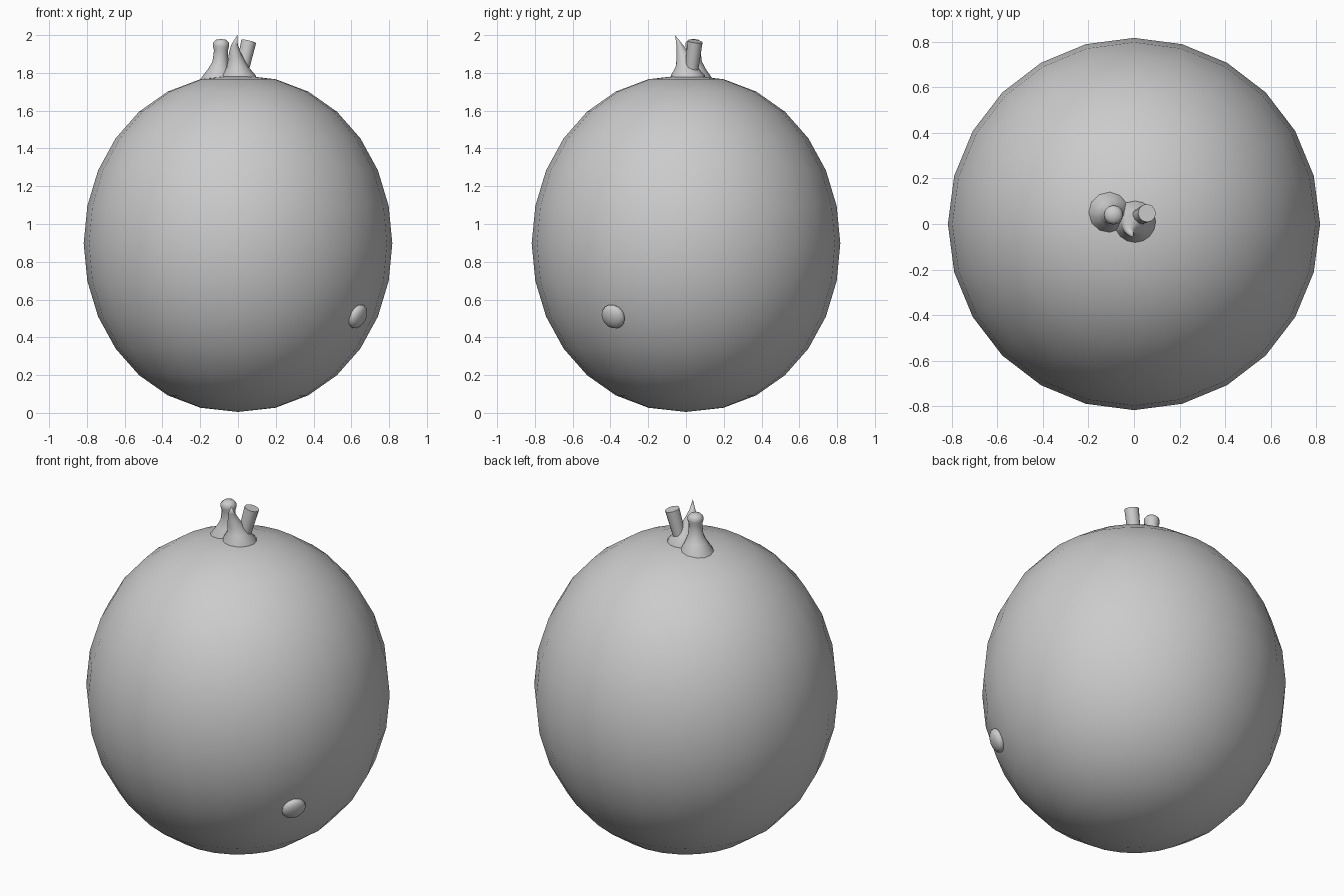
import bpy, bmesh
from math import sin, cos, pi, radians
from mathutils import Vector

old = bpy.data.objects.get("Cube")
if old:
    bpy.data.objects.remove(old, do_unlink=True)

grey = bpy.data.materials.new("plain grey")
grey.use_nodes = True
grey.diffuse_color = (0.6, 0.6, 0.6, 1)
grey.node_tree.nodes["Principled BSDF"].inputs["Base Color"].default_value = (0.6, 0.6, 0.6, 1)


def loft(name, sections, sides, axis=(0, 0, 1), angle=40):
    """Skin round sections (centre, radius) whose planes face the axis."""
    bm = bmesh.new()
    turn = Vector((0, 0, 1)).rotation_difference(Vector(axis))
    rings = []
    for centre, r in sections:
        rings.append([bm.verts.new(Vector(centre) + turn @ Vector(
            (r * cos(2 * pi * i / sides), r * sin(2 * pi * i / sides), 0)))
            for i in range(sides)])
    for a, b in zip(rings, rings[1:]):
        for i in range(sides):
            j = (i + 1) % sides
            bm.faces.new((a[i], a[j], b[j], b[i]))
    for ring, (_, r) in ((rings[0], sections[0]), (rings[-1], sections[-1])):
        if r > 0:
            bm.faces.new(ring)
    bmesh.ops.remove_doubles(bm, verts=bm.verts, dist=0.0005)
    bmesh.ops.recalc_face_normals(bm, faces=bm.faces)
    mesh = bpy.data.meshes.new(name)
    bm.to_mesh(mesh)
    bm.free()
    mesh.materials.append(grey)
    obj = bpy.data.objects.new(name, mesh)
    bpy.context.collection.objects.link(obj)
    bpy.ops.object.select_all(action='DESELECT')
    obj.select_set(True)
    bpy.context.view_layer.objects.active = obj
    bpy.ops.object.shade_smooth_by_angle(angle=radians(angle))
    return obj


# Rounded body, slightly fuller than an ellipsoid
steps = 14
body = [((0, 0, 0.897 - 0.892 * cos(pi * k / steps)),
         0.817 * max(sin(pi * k / steps), 0) ** 0.94 if 0 < k < steps else 0)
        for k in range(steps + 1)]
loft("body", body, 24, angle=60)

# Flared stalk with a round knob
loft("knobbed_stalk", [
    ((-0.108, 0.05, 1.745), 0.097), ((-0.107, 0.05, 1.77), 0.09),
    ((-0.100, 0.046, 1.82), 0.059), ((-0.094, 0.043, 1.86), 0.041),
    ((-0.090, 0.04, 1.92), 0.037), ((-0.090, 0.04, 1.94), 0.043),
    ((-0.090, 0.04, 1.96), 0.042), ((-0.090, 0.04, 1.975), 0.028),
    ((-0.090, 0.04, 1.98), 0)], 12, angle=60)

# Flared stalk drawn out into a bent thorn
loft("thorn_stalk", [
    ((0.004, 0.01, 1.765), 0.093), ((0.004, 0.01, 1.787), 0.09),
    ((-0.002, 0.003, 1.83), 0.058), ((-0.010, -0.008, 1.87), 0.043),
    ((-0.017, -0.020, 1.91), 0.03), ((-0.018, -0.034, 1.95), 0.017),
    ((-0.004, -0.058, 2.0), 0)], 16, angle=60)

# Cut twig leaning outwards
foot, tip = Vector((0.018, 0.028, 1.80)), Vector((0.057, 0.048, 1.967))
loft("cut_twig", [(foot, 0.035), (tip, 0.04)], 12, axis=tip - foot)

# Flattened bump low on the side
out = Vector((0.78, -0.475, -0.40)).normalized()
spot = Vector((0.635, -0.385, 0.51))
loft("side_bump", [(spot - out * 0.034 * cos(pi * k / 8),
                    0.068 * sin(pi * k / 8) if 0 < k < 8 else 0)
                   for k in range(9)], 16, axis=out, angle=60)
